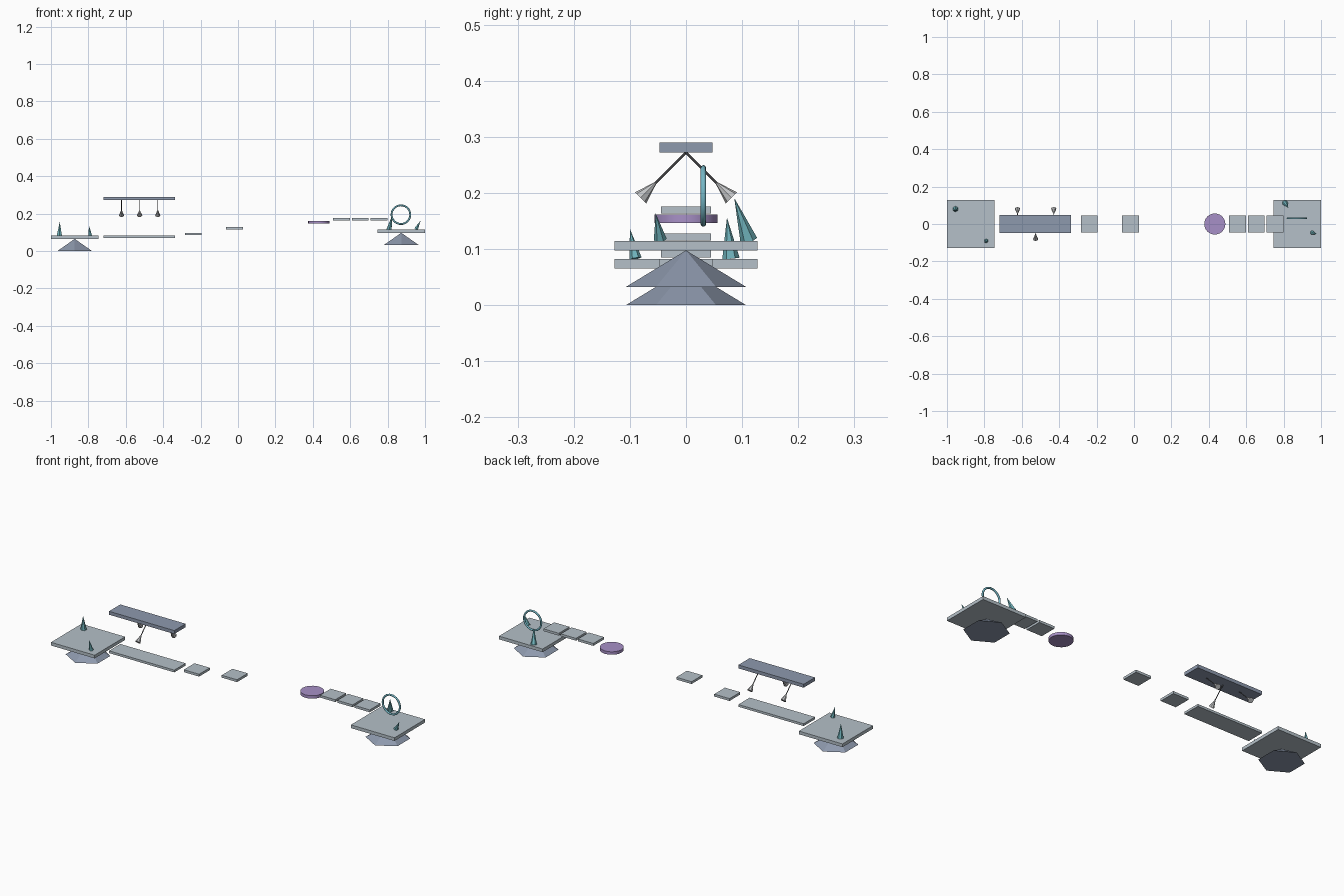
import bpy, math
from mathutils import Vector

if "Cube" in bpy.data.objects:
    bpy.data.objects.remove(bpy.data.objects["Cube"], do_unlink=True)


def material(name, rgb):
    m = bpy.data.materials.new(name)
    m.use_nodes = True
    m.diffuse_color = (*rgb, 1)
    m.node_tree.nodes["Principled BSDF"].inputs["Base Color"].default_value = (*rgb, 1)
    return m


stone = material("pale stone", (0.46, 0.53, 0.58))
slate = material("slate", (0.27, 0.32, 0.42))
purple = material("purple", (0.39, 0.28, 0.57))
crystal = material("teal crystal", (0.16, 0.45, 0.5))
teal = material("portal teal", (0.18, 0.48, 0.57))
steel = material("pale steel", (0.55, 0.56, 0.57))
iron = material("dark iron", (0.12, 0.12, 0.13))


def finish(name, mat):
    ob = bpy.context.object
    ob.name = name
    ob.data.materials.append(mat)
    return ob


def box(name, mat, x, width, depth, bottom, top):
    bpy.ops.mesh.primitive_cube_add(size=1, location=(x, 0, (bottom + top) / 2))
    ob = finish(name, mat)
    ob.scale = (width, depth, top - bottom)
    return ob


def cone(name, mat, base, tip, r_base, sides, r_tip=0.0):
    """Cone or rod running from the base point to the tip point."""
    a, b = Vector(base), Vector(tip)
    bpy.ops.mesh.primitive_cone_add(vertices=sides, radius1=r_base, radius2=r_tip,
                                    depth=(b - a).length, location=(a + b) / 2)
    ob = finish(name, mat)
    ob.rotation_mode = 'QUATERNION'
    ob.rotation_quaternion = Vector((0, 0, 1)).rotation_difference(b - a)
    return ob


# Two end islands: a square slab resting on a six-sided pyramid
for side, x, z in (("start", -0.873, 0), ("end", 0.873, 0.0325)):
    box(side + "_platform", stone, x, 0.254, 0.254, z + 0.065, z + 0.082)
    cone(side + "_island_rock", slate, (x, 0, z), (x, 0, z + 0.065), 0.107, 6)

# Walkway and the beam above it
box("walkway", stone, -0.528, 0.38, 0.094, 0.07, 0.082)
box("overhead_beam", slate, -0.528, 0.38, 0.094, 0.272, 0.29)

# Stepping slabs
steps = ((-0.24, 0.085), (-0.019, 0.115), (0.553, 0.163), (0.654, 0.163), (0.754, 0.163))
for i, (x, z) in enumerate(steps):
    box(f"step_{i + 1}", stone, x, 0.089, 0.089, z, z + 0.0125)

# Round pad
cone("round_pad", purple, (0.432, 0, 0.146), (0.432, 0, 0.1615), 0.0565, 24, 0.0565)
bpy.ops.object.shade_smooth_by_angle()

# Swinging pendulums with flared heads
for i, s in enumerate((1, -1, 1)):
    x = -0.623 + 0.097 * i
    neck = (x, s * 0.05, 0.222)
    cone(f"pendulum_rod_{i + 1}", iron, (x, 0, 0.272), (x, s * 0.056, 0.216), 0.0022, 6, 0.0022)
    cone(f"pendulum_head_{i + 1}", steel, (x, s * 0.081, 0.191), neck, 0.0142, 8)

# Leaning crystals on the islands
crystals = (
    ((-0.955, 0.08, 0.083), (-0.953, 0.073, 0.156), 0.0155),
    ((-0.79, -0.09, 0.083), (-0.797, -0.1, 0.136), 0.011),
    ((0.808, 0.112, 0.115), (0.825, 0.086, 0.191), 0.0155),
    ((0.952, -0.046, 0.117), (0.977, -0.054, 0.163), 0.0115),
)
for i, (base, tip, r) in enumerate(crystals):
    cone(f"crystal_{i + 1}", crystal, base, tip, r, 6)

# Upright ring gate
bpy.ops.mesh.primitive_torus_add(location=(0.871, 0.031, 0.1945), rotation=(math.pi / 2, 0, 0),
                                 major_radius=0.05, minor_radius=0.005,
                                 major_segments=32, minor_segments=8)
finish("ring_gate", teal)
bpy.ops.object.shade_smooth_by_angle(angle=math.radians(50))
